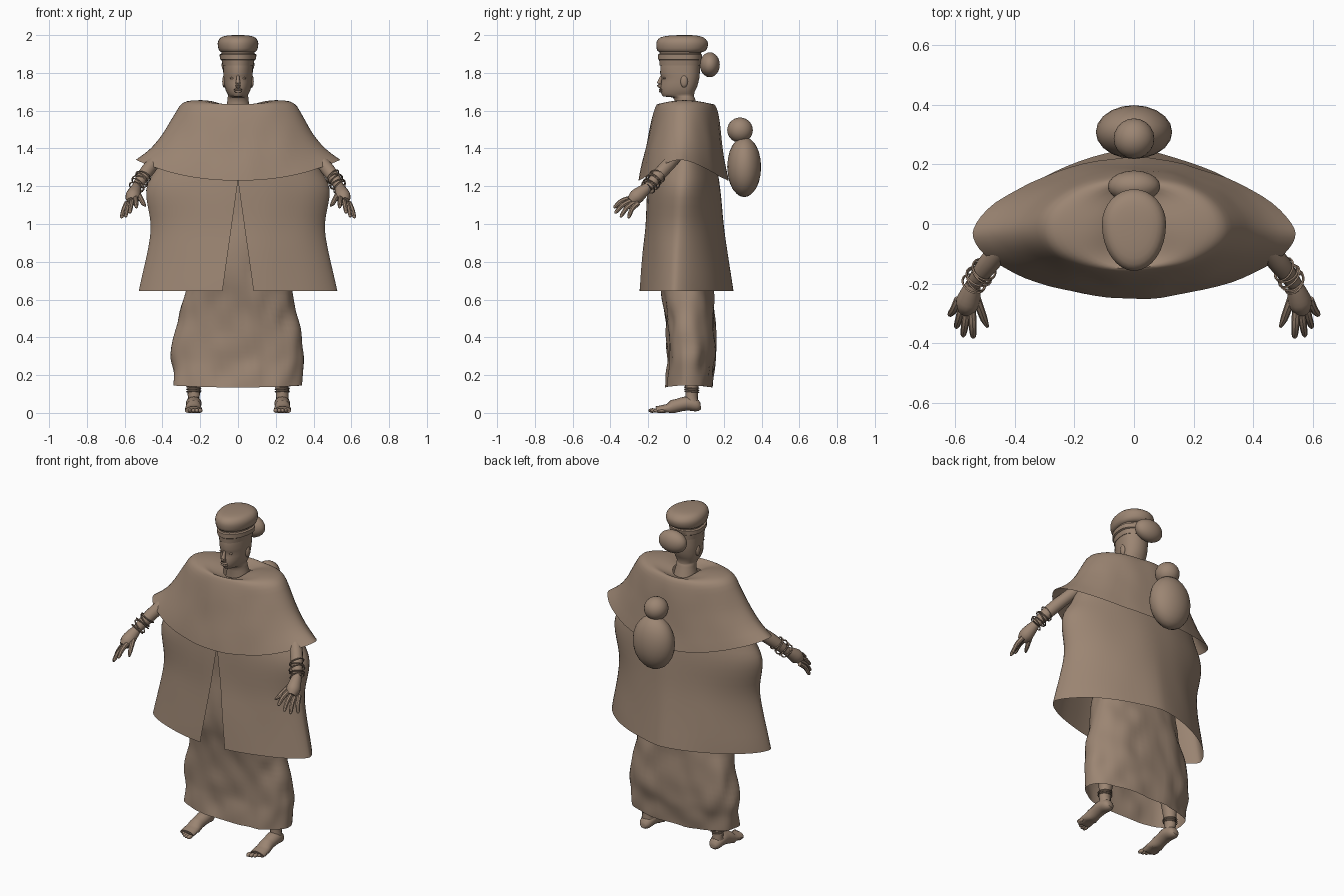
import bpy, bmesh, math
from mathutils import Vector, noise

if "Cube" in bpy.data.objects:
    bpy.data.objects.remove(bpy.data.objects["Cube"], do_unlink=True)

clay = bpy.data.materials.new("warm brown clay")
clay.use_nodes = True
clay_colour = (0.33, 0.235, 0.17, 1)
clay.diffuse_color = clay_colour
clay.node_tree.nodes["Principled BSDF"].inputs["Base Color"].default_value = clay_colour
parts = []


def finish(name, bm):
    bmesh.ops.recalc_face_normals(bm, faces=bm.faces)
    mesh = bpy.data.meshes.new(name)
    bm.to_mesh(mesh)
    bm.free()
    mesh.materials.append(clay)
    obj = bpy.data.objects.new(name, mesh)
    bpy.context.collection.objects.link(obj)
    parts.append(obj)
    return obj


def skin(bm, rings, closed=True, capped=False):
    """Join neighbouring rings of points with quads."""
    rows = [[bm.verts.new(p) for p in ring] for ring in rings]
    count = len(rows[0])
    for low, high in zip(rows, rows[1:]):
        for i in range(count if closed else count - 1):
            j = (i + 1) % count
            bm.faces.new((low[i], low[j], high[j], high[i]))
    if capped:
        bm.faces.new(rows[0])
        bm.faces.new(rows[-1])


def subdivide(rows, steps):
    """Smoothly interpolate profile rows (Catmull-Rom)."""
    out = []
    for k in range(len(rows) - 1):
        a, b, c, d = (rows[min(max(k + o, 0), len(rows) - 1)] for o in (-1, 0, 1, 2))
        for s in range(steps):
            t = s / steps
            out.append([q + t * (r - p) / 2 + t * t * (2 * p - 5 * q + 4 * r - u) / 2
                        + t ** 3 * (3 * q - p - 3 * r + u) / 2
                        for p, q, r, u in zip(a, b, c, d)])
    return out + [list(rows[-1])]


def loft(name, rows, sides=32, steps=1, lift=2, top=2, front_end=2, back_end=2, tip=0,
         wrinkle=0, scale=8, slit=None, capped=False):
    """Rows hold side height, front height, half width, front y, back y.
    Roundness blends from top to front_end and back_end; the side tips move to y = tip."""
    rings = []
    path = subdivide(rows, steps)
    for k, (z_side, z_mid, rx, front, back) in enumerate(path):
        t = k / (len(path) - 1)
        shift = tip * t
        front_power = top + t * (front_end - top)
        back_power = top + t * (back_end - top)
        gap = math.asin((slit(z_mid) / rx) ** (front_power / 2)) if slit else 0
        ring = []
        for i in range(sides + 1 if slit else sides):
            a = -math.pi / 2 + gap + (math.tau - 2 * gap) * i / sides
            c, s = math.cos(a), math.sin(a)
            reach, power = (front, front_power) if s < 0 else (back, back_power)
            x = rx * math.copysign(abs(c) ** (2 / power), c)
            y = shift + abs(s) ** (2 / power) * (reach - shift)
            p = Vector((x, y, z_mid + (z_side - z_mid) * abs(c) ** lift))
            if wrinkle:
                n = noise.noise(Vector((p.x, p.y, p.z * 0.6)) * scale)
                p += Vector((c, s, 0)) * wrinkle * n
            ring.append(p)
        rings.append(ring)
    bm = bmesh.new()
    skin(bm, rings, closed=not slit, capped=capped)
    return finish(name, bm)


def tube(name, points, sides=10, steps=3):
    """Rounded limb through points of x, y, z, radius."""
    path = subdivide(points, steps)
    rings = []
    for k, (x, y, z, r) in enumerate(path):
        ahead = Vector(path[min(k + 1, len(path) - 1)][:3])
        turn = (ahead - Vector(path[max(k - 1, 0)][:3])).to_track_quat("Z", "Y")
        rings.append([Vector((x, y, z)) + turn @ Vector(
            (r * math.cos(math.tau * i / sides), r * math.sin(math.tau * i / sides), 0))
            for i in range(sides)])
    bm = bmesh.new()
    skin(bm, rings, capped=True)
    return finish(name, bm)


def ball(name, centre, size, detail=3):
    bm = bmesh.new()
    bmesh.ops.create_icosphere(bm, subdivisions=detail, radius=1)
    for v in bm.verts:
        v.co = Vector(centre) + v.co * Vector(size)
    return finish(name, bm)


def bangle(name, centre, axis, radius, thickness=0.004):
    turn = Vector(axis).to_track_quat("Z", "Y")
    bm = bmesh.new()
    rings = []
    for i in range(21):
        a = math.tau * i / 20
        rings.append([Vector(centre) + turn @ Vector(
            ((radius + thickness * math.cos(b)) * math.cos(a),
             (radius + thickness * math.cos(b)) * math.sin(a),
             thickness * math.sin(b))) for b in (0, 1.57, 3.14, 4.71)])
    skin(bm, rings)
    bmesh.ops.remove_doubles(bm, verts=bm.verts, dist=0.0005)
    return finish(name, bm)


# Shoulder cape, full at the shoulders and pointed at the sides of the hem
loft("shoulder_cape", [
    (1.63, 1.605, .075, -.075, .07), (1.65, 1.62, .14, -.125, .11),
    (1.655, 1.635, .22, -.15, .14), (1.64, 1.61, .295, -.165, .16),
    (1.57, 1.53, .342, -.185, .178), (1.48, 1.44, .395, -.205, .19),
    (1.40, 1.33, .465, -.23, .207), (1.34, 1.23, .54, -.25, .225),
], sides=64, steps=3, lift=2.5, top=2.3, front_end=1.8, back_end=1.62, tip=-.03, wrinkle=.006, scale=9)

# Long robe, split down the front, its two panels meeting at the sides
loft("split_robe", [
    (1.42, 1.36, .38, -.17, .15), (1.3, 1.3, .43, -.195, .165),
    (1.18, 1.18, .485, -.207, .182), (1.0, 1.0, .463, -.215, .20),
    (.85, .85, .48, -.23, .22), (.645, .645, .525, -.25, .25),
], sides=64, steps=4, top=1.9, front_end=1.6, back_end=1.55, tip=-.06, wrinkle=.004, scale=6,
    slit=lambda z: max(0.001, .14 * (1.23 - z)))

# Wrinkled underskirt
loft("underskirt", [
    (1.3, 1.3, .22, -.13, .12), (1.0, 1.0, .23, -.14, .12),
    (.75, .75, .265, -.145, .13), (.62, .62, .29, -.13, .145),
    (.48, .48, .325, -.105, .155), (.32, .32, .35, -.095, .16),
    (.22, .22, .338, -.10, .145), (.145, .135, .338, -.11, .135),
], sides=64, steps=5, top=2.4, front_end=2.4, back_end=2.4, wrinkle=.016, scale=12)

# Head and neck
loft("head", [
    (1.57, 1.57, .075, -.06, .08), (1.64, 1.64, .058, -.06, .055),
    (1.67, 1.67, .055, -.07, .045), (1.682, 1.675, .052, -.12, .043),
    (1.70, 1.70, .062, -.133, .046), (1.73, 1.73, .071, -.134, .06),
    (1.77, 1.77, .076, -.128, .07), (1.80, 1.80, .078, -.137, .073),
    (1.86, 1.86, .08, -.132, .074),
], steps=2)
tube("nose", [(0, -.128, 1.785, .007), (0, -.138, 1.76, .01), (0, -.142, 1.738, .014), (0, -.13, 1.727, .012)])
for label, z, size in (("upper_lip", 1.712, .006), ("lower_lip", 1.702, .007)):
    ball(label, (0, -.133, z), (.024, .011, size), 2)
for side, s in (("left", 1), ("right", -1)):
    ball(side + "_ear", (s * .073, -.01, 1.755), (.011, .02, .034), 2)
    ball(side + "_eye", (s * .03, -.114, 1.772), (.014, .008, .006), 2)

# Hat, with a banded base and a round puffed crown
loft("hat_band", [
    (1.84, 1.84, .082, -.14, .078), (1.868, 1.868, .087, -.142, .08),
    (1.872, 1.872, .096, -.147, .083), (1.897, 1.897, .097, -.147, .085),
    (1.902, 1.902, .088, -.14, .08), (1.92, 1.92, .088, -.138, .08),
], capped=True)
loft("hat_crown", [
    (1.908, 1.908, .085, -.135, .08), (1.918, 1.918, .10, -.152, .105),
    (1.945, 1.945, .107, -.157, .116), (1.968, 1.968, .105, -.154, .113),
    (1.988, 1.988, .09, -.135, .092), (1.997, 1.997, .06, -.09, .06),
    (2.0, 2.0, .02, -.03, .02),
], steps=2, capped=True)
ball("hair_bun", (0, .126, 1.843), (.088, .053, .066))

# Bundle carried on the back
ball("back_bundle", (0, .308, 1.302), (.128, .09, .16))
ball("bundle_top", (0, .286, 1.497), (.068, .068, .067))

for side, s in (("left", 1), ("right", -1)):
    # Arm emerging from under the cape, and hand
    shoulder = Vector((s * .37, -.02, 1.41))
    wrist = Vector((s * .538, -.2, 1.195))
    tube(side + "_arm", [(*shoulder, .034), (s * .437, -.075, 1.335, .035),
                         (s * .493, -.14, 1.265, .035), (*wrist, .025)], sides=14)
    tube(side + "_palm", [(*wrist, .025), (s * .547, -.23, 1.172, .034),
                          (s * .557, -.265, 1.143, .04), (s * .563, -.292, 1.12, .026)], sides=12)
    # Fingers fan out from the palm
    for k, (dx, dy, dz) in enumerate(((-.005, -.095, -.05), (.015, -.102, -.07),
                                      (.023, -.085, -.082), (.03, -.055, -.078))):
        root = Vector((s * (.543 + .015 * k), -.288 + .012 * k, 1.138 - .009 * k))
        reach = Vector((s * dx, dy, dz))
        middle = root + reach * .5 + Vector((0, -.006, .008))
        tube(side + "_finger", [(*root, .014), (*middle, .013), (*(root + reach * .9), .01), (*(root + reach), .004)], sides=8)
    tube(side + "_thumb", [(s * .535, -.235, 1.165, .017), (s * .515, -.285, 1.135, .014),
                           (s * .502, -.32, 1.11, .012), (s * .49, -.345, 1.095, .005)], sides=8)
    # Loose bangles
    for k in range(5):
        spot = wrist.lerp(Vector((s * .502, -.152, 1.253)), k / 4)
        tilt = wrist - shoulder + Vector((.06 * (-1) ** k, .04 * math.sin(k * 2), 0))
        bangle(side + "_bangle", spot, tilt, .039 + .002 * (k % 3))

    # Leg, foot and toes
    tube(side + "_leg", [(s * .2, .03, .55, .07), (s * .22, .035, .3, .055),
                         (s * .233, .03, .13, .034), (s * .235, .03, .05, .036)], sides=14)
    foot = tube(side + "_foot", [(s * .234, .078, .035, .018), (s * .234, .06, .036, .034),
                                 (s * .234, .01, .05, .042), (s * .235, -.05, .038, .039),
                                 (s * .236, -.11, .022, .045), (s * .236, -.155, .014, .044)], sides=16)
    for v in foot.data.vertices:
        middle = .012 + .038 * min(max((v.co.y + .15) / .15, 0), 1)
        v.co.z = max(0, middle + (v.co.z - middle) * (.5 if v.co.y < -.09 else .9))
    for k in range(5):
        ball(side + "_toe", (s * (.2 + .018 * k), -.178 + .003 * k * k, .0125),
             (.0125 - .0008 * k, .022, .0125 - .0006 * k), 2)
    for k in range(3):
        bangle(side + "_anklet", (s * .234, .03, .112 + .011 * k), (.05 * k, .08, 1), .038, .003)

# Soft shading with crisp edges kept
bpy.ops.object.select_all(action="DESELECT")
for obj in parts:
    obj.select_set(True)
bpy.context.view_layer.objects.active = parts[0]
bpy.ops.object.shade_smooth_by_angle(angle=math.radians(40))
